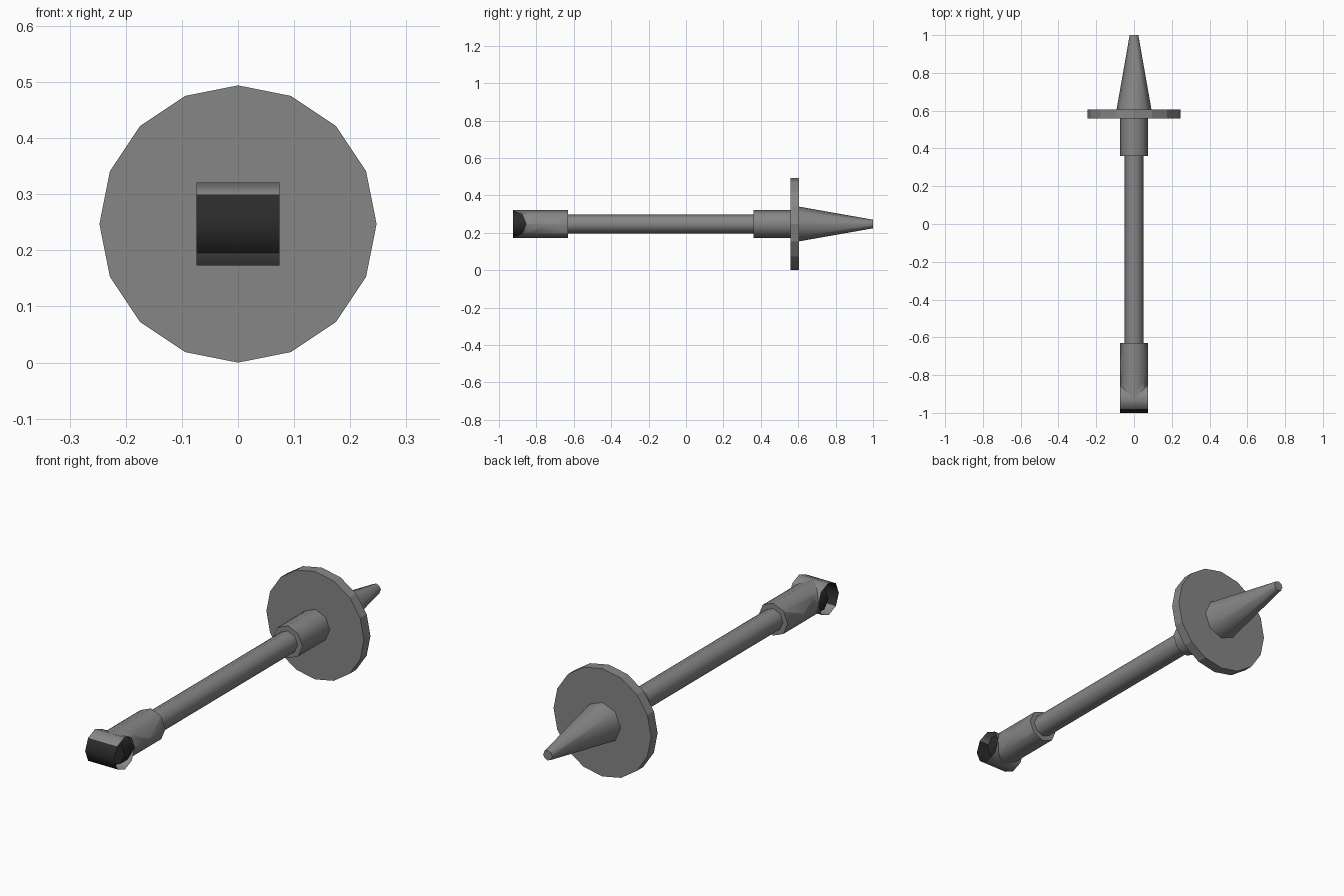
import bpy, bmesh, math
from mathutils import Vector

if "Cube" in bpy.data.objects:
    bpy.data.objects.remove(bpy.data.objects["Cube"])

ZC = 0.247          # height of the long axis
RING_Y = -0.926     # centre of the cross tube
R = 0.074           # radius of collars and cross tube


def material(name, v):
    m = bpy.data.materials.new(name)
    m.diffuse_color = (v, v, v, 1)
    m.use_nodes = True
    m.node_tree.nodes["Principled BSDF"].inputs["Base Color"].default_value = m.diffuse_color
    return m


GREY = material("steel_grey", 0.24)
DARK = material("dark_grey", 0.024)


def finish(name, bm):
    bmesh.ops.recalc_face_normals(bm, faces=bm.faces)
    me = bpy.data.meshes.new(name)
    bm.to_mesh(me)
    bm.free()
    ob = bpy.data.objects.new(name, me)
    bpy.context.collection.objects.link(ob)
    me.materials.append(GREY)
    me.materials.append(DARK)
    bpy.ops.object.select_all(action='DESELECT')
    ob.select_set(True)
    bpy.context.view_layer.objects.active = ob
    bpy.ops.object.shade_smooth_by_angle(angle=math.radians(50))
    return ob


def lathe_y(y0, y1, r0, r1, sides=8):
    """Capped cylinder or cone along y, with corners on the x and z axes."""
    bm = bmesh.new()
    rings = []
    for y, r in ((y0, r0), (y1, r1)):
        rings.append([bm.verts.new((r * math.cos(i * math.tau / sides), y,
                                    ZC + r * math.sin(i * math.tau / sides)))
                      for i in range(sides)])
    for i in range(sides):
        j = (i + 1) % sides
        bm.faces.new((rings[0][i], rings[0][j], rings[1][j], rings[1][i]))
    bm.faces.new(rings[0])
    bm.faces.new(rings[1])
    return bm


# Long rod, front collar, round guard and tapered point
finish("rod", lathe_y(-0.64, 0.37, 0.05, 0.05))
finish("guard_collar", lathe_y(0.36, 0.56, R, R))
guard = finish("guard_disc", lathe_y(0.558, 0.605, 0.247, 0.247, 16))
for p in guard.data.polygons:
    p.use_smooth = False
finish("tapered_point", lathe_y(0.603, 1.0, 0.093, 0.023))

# Rear socket: the part inside the cross tube is cut along its walls and dark
bm = lathe_y(RING_Y, -0.63, R, R)
apothem = R * math.cos(math.pi / 8)
walls = []
for k in range(4):
    a = math.radians(-67.5 + 45 * k)
    n = Vector((0, math.cos(a), math.sin(a)))
    p = Vector((0, RING_Y, ZC)) + n * apothem
    walls.append((p, n))
    bmesh.ops.bisect_plane(bm, geom=bm.verts[:] + bm.edges[:] + bm.faces[:],
                           plane_co=p, plane_no=n)
for f in bm.faces:
    c = f.calc_center_median()
    if all((c - p).dot(n) < 1e-5 for p, n in walls):
        f.material_index = 1
finish("rear_socket", bm)

# Open cross tube along x, with its two foremost walls dark
bm = bmesh.new()
ends = [[bm.verts.new((x, RING_Y + R * math.cos(i * math.tau / 8),
                       ZC + R * math.sin(i * math.tau / 8)))
         for i in range(8)] for x in (-R, R)]
for i in range(8):
    j = (i + 1) % 8
    f = bm.faces.new((ends[0][i], ends[0][j], ends[1][j], ends[1][i]))
    if f.calc_center_median().y < RING_Y - 0.05:
        f.material_index = 1
finish("cross_tube", bm)
